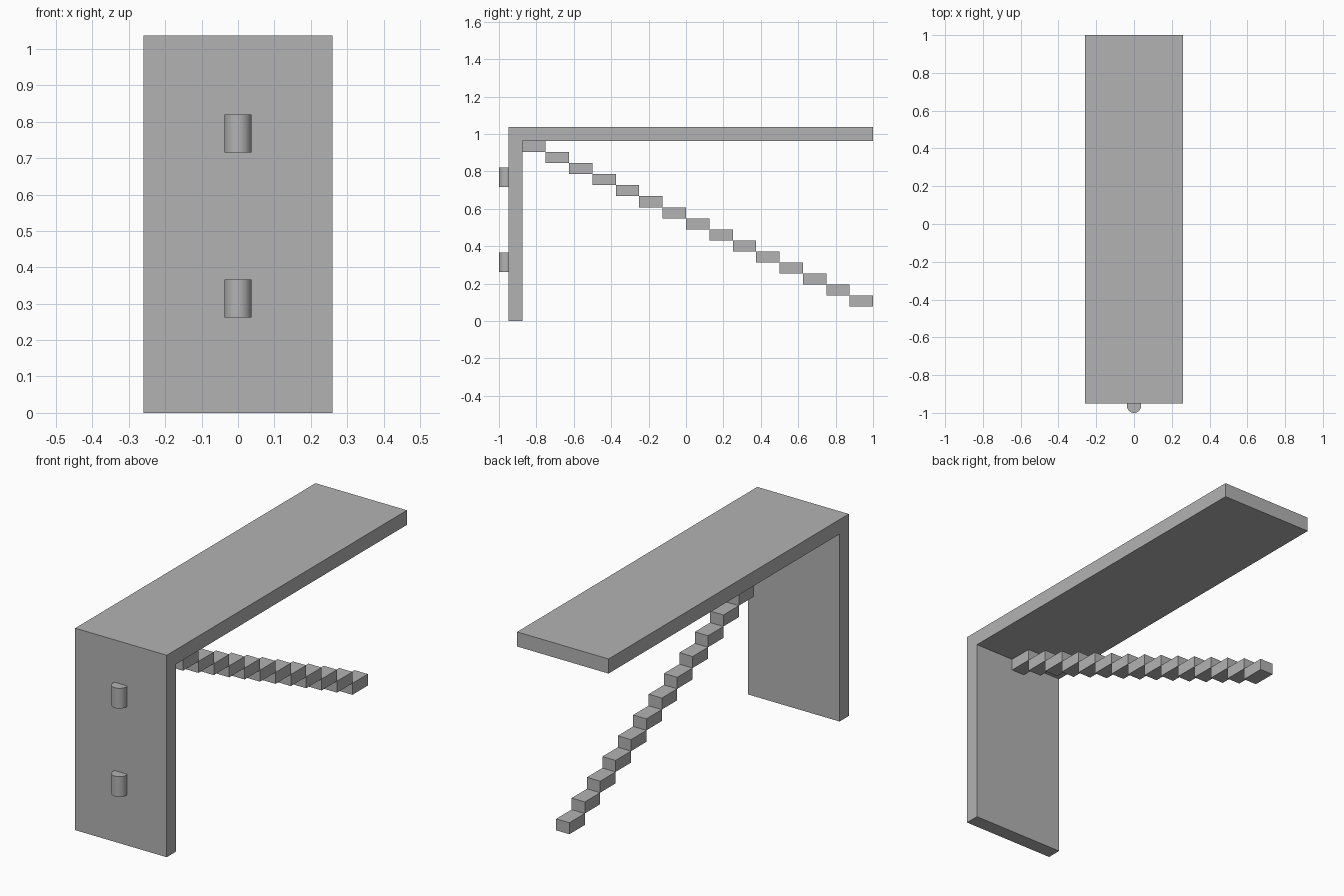
import bpy
import bmesh
from mathutils import Vector

cube = bpy.data.objects.get("Cube")
if cube:
    bpy.data.objects.remove(cube, do_unlink=True)

GREY = (0.45, 0.45, 0.45, 1)
grey = bpy.data.materials.new("mid grey")
grey.use_nodes = True
grey.diffuse_color = GREY
grey.node_tree.nodes["Principled BSDF"].inputs["Base Color"].default_value = GREY


def extrude_profile(name, profile, width):
    """Extrude a (y, z) outline across x, centred on x = 0."""
    bm = bmesh.new()
    face = bm.faces.new([bm.verts.new((-width / 2, y, z)) for y, z in profile])
    result = bmesh.ops.extrude_face_region(bm, geom=[face])
    verts = [v for v in result["geom"] if isinstance(v, bmesh.types.BMVert)]
    bmesh.ops.translate(bm, verts=verts, vec=Vector((width, 0, 0)))
    bmesh.ops.recalc_face_normals(bm, faces=bm.faces)
    mesh = bpy.data.meshes.new(name)
    bm.to_mesh(mesh)
    bm.free()
    mesh.materials.append(grey)
    obj = bpy.data.objects.new(name, mesh)
    bpy.context.collection.objects.link(obj)
    return obj


# Wall and roof as one continuous right-angled slab
FRONT, BACK, TOP, THICK = -0.95, 1.0, 1.0375, 0.075
inner_y, inner_z = FRONT + THICK, TOP - THICK
extrude_profile("wall_and_roof", [
    (FRONT, 0), (inner_y, 0), (inner_y, inner_z),
    (BACK, inner_z), (BACK, TOP), (FRONT, TOP)], 0.52)

# Descending run of small steps, each meeting the next along an edge
STEPS, RUN, RISE = 15, 0.125, 0.059
for i in range(STEPS):
    y0, z1 = inner_y + i * RUN, inner_z - i * RISE
    y1, z0 = y0 + RUN, z1 - RISE
    extrude_profile(f"step_{i + 1}",
                    [(y0, z0), (y1, z0), (y1, z1), (y0, z1)], 0.075)

# Upright round pegs, partly sunk into the front of the wall
RADIUS = 0.0375
for name, z in (("lower_peg", 0.314), ("upper_peg", 0.768)):
    bpy.ops.mesh.primitive_cylinder_add(
        vertices=48, radius=RADIUS, depth=0.104,
        location=(0, -1 + RADIUS, z))
    peg = bpy.context.object
    peg.name = name
    peg.data.materials.append(grey)
    bpy.ops.object.shade_smooth_by_angle()
